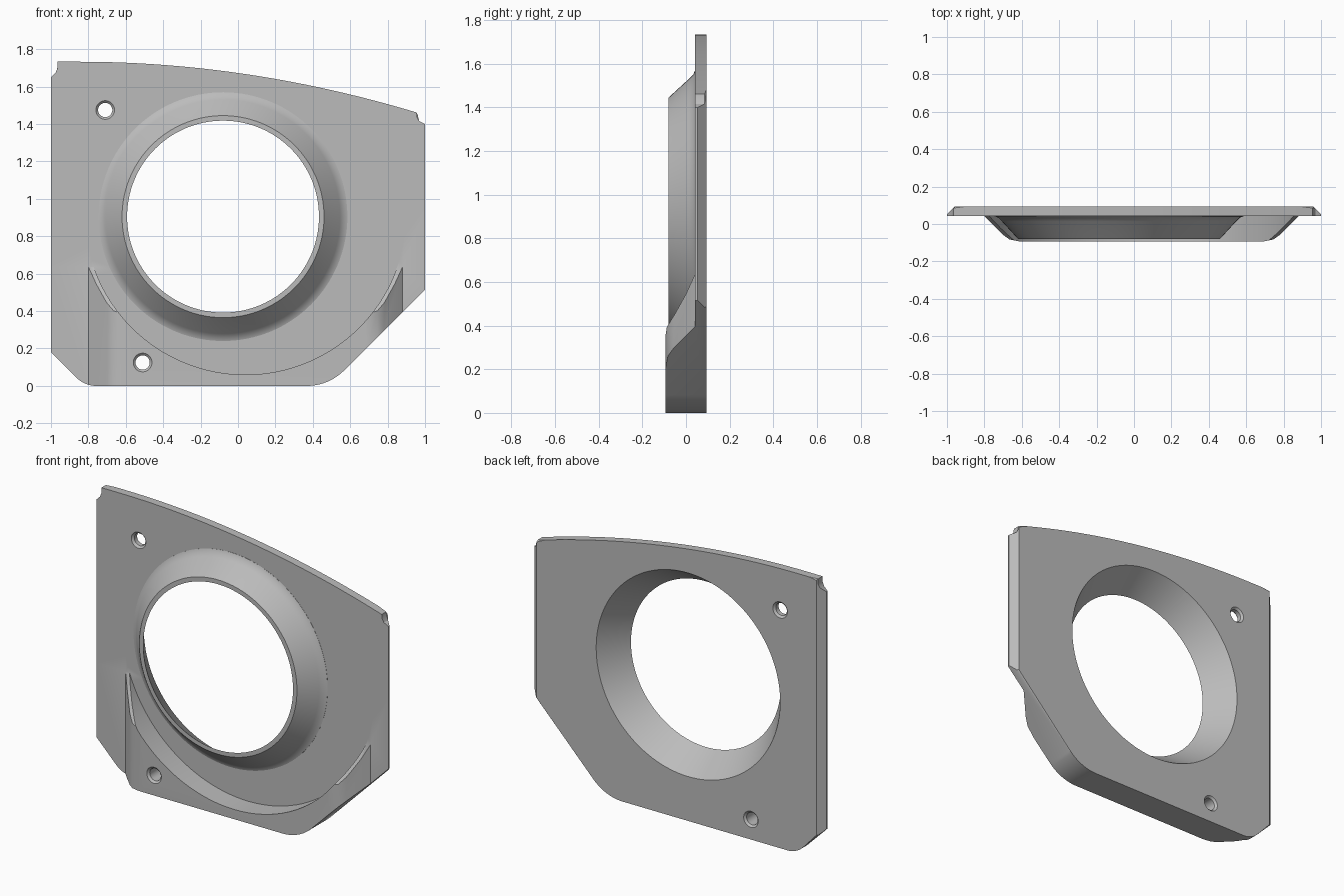
import bpy, bmesh, math

cube = bpy.data.objects.get("Cube")
if cube:
    bpy.data.objects.remove(cube, do_unlink=True)

BACK, FACE, FRONT = 0.093, 0.042, -0.093


def finish(name, bm):
    bmesh.ops.recalc_face_normals(bm, faces=bm.faces)
    mesh = bpy.data.meshes.new(name)
    bm.to_mesh(mesh)
    bm.free()
    ob = bpy.data.objects.new(name, mesh)
    bpy.context.collection.objects.link(ob)
    return ob


def skin(name, rings, bevel_back=0):
    """Join equal rings of points into a capped solid."""
    bm = bmesh.new()
    rows = [[bm.verts.new(p) for p in ring] for ring in rings]
    for a, b in zip(rows, rows[1:]):
        for i in range(len(a)):
            j = (i + 1) % len(a)
            bm.faces.new((a[i], a[j], b[j], b[i]))
    bm.faces.new(rows[0])
    bm.faces.new(rows[-1])
    if bevel_back:
        back = set(rows[-1])
        edges = [e for e in bm.edges if all(v in back for v in e.verts)]
        bmesh.ops.bevel(bm, geom=edges, offset=bevel_back, segments=1,
                        affect='EDGES', clamp_overlap=True)
    return finish(name, bm)


def lathe(name, profile, cx, cz, n=128):
    """Revolve (radius, y) points about an axis along y."""
    turn = [2 * math.pi * i / n for i in range(n)]
    return skin(name, [[(cx + r * math.cos(t), y, cz + r * math.sin(t)) for t in turn]
                       for r, y in profile])


def combine(target, tool, operation='DIFFERENCE'):
    mod = target.modifiers.new(tool.name, 'BOOLEAN')
    mod.operation, mod.solver, mod.object = operation, 'EXACT', tool
    bpy.context.view_layer.update()
    result = bpy.data.meshes.new_from_object(
        target.evaluated_get(bpy.context.evaluated_depsgraph_get()))
    target.modifiers.clear()
    target.data = result
    bpy.data.objects.remove(tool, do_unlink=True)


def corner(cx, radius, side, steps=10):
    """Rounded 45 degree turn off the bottom edge."""
    angles = [math.pi / 4 * i / steps for i in range(steps + 1)]
    return [(cx + side * radius * math.sin(a), radius * (1 - math.cos(a))) for a in angles]


# Outline of the panel, anticlockwise from the bottom
outline = corner(0.369, 0.28, 1)
outline += [(1, 0.515), (1, 1.40), (0.97, 1.415), (0.958, 1.435)]
for i in range(33):
    x = 0.955 - 1.92 * i / 32
    outline.append((x, 1.733 - 0.0833 * max(0, x + 0.85) ** 2))
outline += [(-0.965, 1.70), (-0.975, 1.675), (-1, 1.65), (-1, 0.18)]
outline += corner(-0.758, 0.15, -1)[::-1]
panel = skin("panel", [[(x, y, z) for x, z in outline] for y in (FRONT, BACK)], 0.008)

# Clear the front down to the plate, leaving the lower raised block
flank = [(0.80, FACE), (0.70, -0.058), (0.665, -0.083), (0.61, -0.0935),
         (0.61, -0.3), (1.3, -0.3), (1.3, FACE)]
for side, shift in ((-1, 0), (1, 0.08)):
    combine(panel, skin("flank_cut", [[(side * (x + shift), y, z) for x, y in flank]
                                      for z in (-0.5, 2.5)]))
slope = [(FACE, 0.637), (0.0, 0.545), (-0.05, 0.455), (FRONT, 0.385),
         (-0.3, 0.2), (-0.3, 2.5), (FACE, 2.5)]
combine(panel, skin("slope_cut", [[(x, y, z) for y, z in slope] for x in (-1.5, 1.5)]))
combine(panel, lathe("bowl_cut", [(0.86, -0.3), (0.86, FACE)], 0.04, 0.92))

# Bevelled side edges at the back
wedge = [(0.95, 0.103), (1.02, 0.033), (1.1, 0.15)]
for side in (-1, 1):
    combine(panel, skin("side_bevel_cut", [[(side * x, y, z) for x, y in wedge]
                                           for z in (-0.5, 2.5)]))

# Conical collar and its tapered opening
collar = [(0.665, 0.065), (0.665, FACE - 0.001), (0.646, 0.034),
          (0.626, 0.014), (0.54, -0.08)]
combine(panel, lathe("collar", collar, -0.08, 0.905), 'UNION')
opening = [(0.637, 0.103), (0.513, -0.08), (0.513, -0.2)]
combine(panel, lathe("opening_cut", opening, -0.08, 0.905))

# Countersunk screw holes
for x, z, face in ((-0.71, 1.475, FACE), (-0.51, 0.125, FRONT)):
    hole = [(0.05, face - 0.1), (0.05, face), (0.038, face + 0.012),
            (0.038, BACK - 0.012), (0.05, BACK), (0.05, BACK + 0.1)]
    combine(panel, lathe("screw_hole_cut", hole, x, z, 40))

# Material and shading
grey = bpy.data.materials.new("plain grey")
grey.use_nodes = True
color = (0.5, 0.5, 0.5, 1)
grey.diffuse_color = color
grey.node_tree.nodes["Principled BSDF"].inputs["Base Color"].default_value = color
panel.data.materials.clear()
panel.data.materials.append(grey)
bpy.ops.object.select_all(action='DESELECT')
panel.select_set(True)
bpy.context.view_layer.objects.active = panel
bpy.ops.object.shade_smooth_by_angle(angle=math.radians(25))
